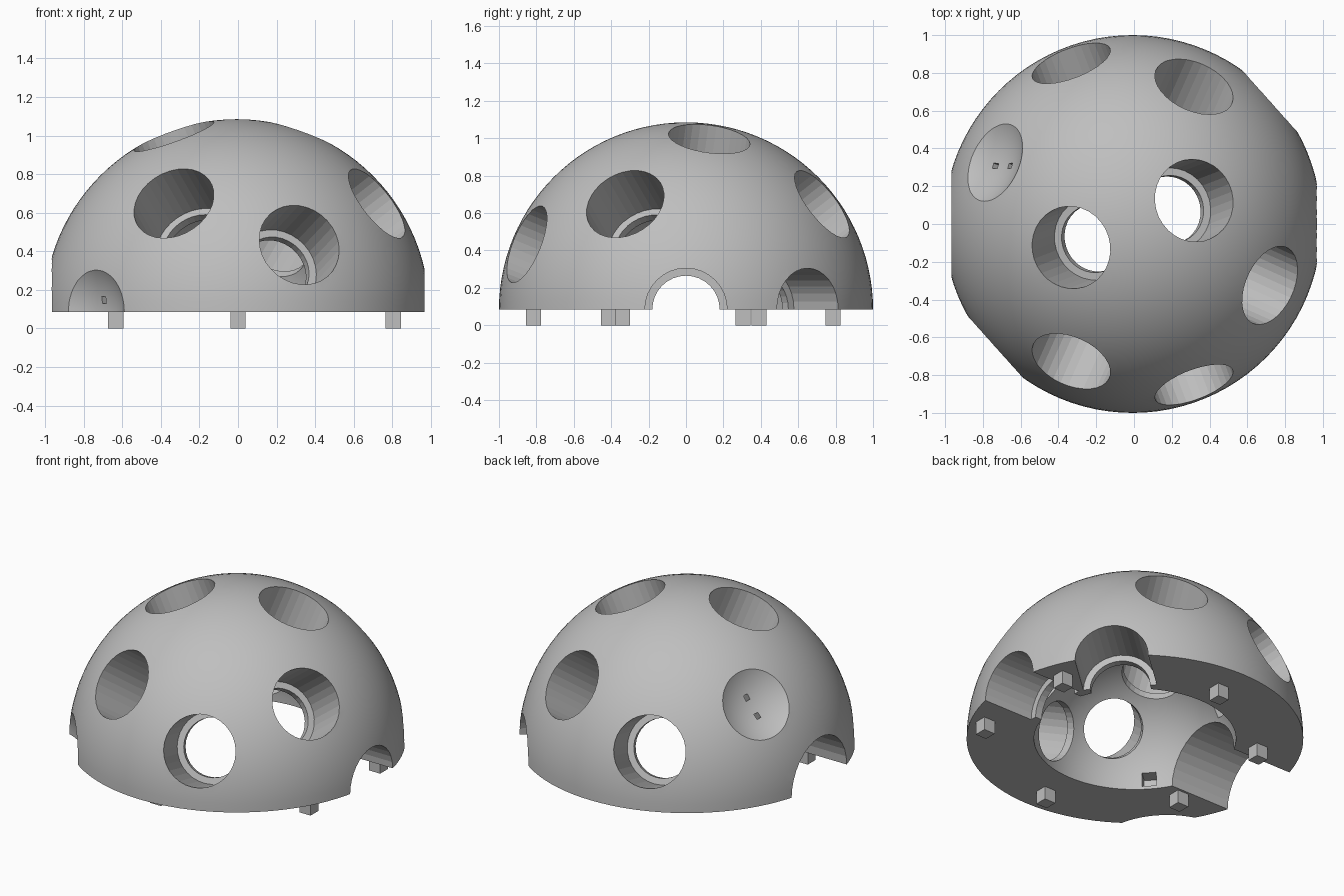
import bpy, bmesh, math
from mathutils import Vector, Matrix

if "Cube" in bpy.data.objects:
    bpy.data.objects.remove(bpy.data.objects["Cube"])

CENTRE = Vector((-0.0075, 0, 0.085))   # centre of the dome's base
PHI = (1 + 5 ** 0.5) / 2

mat = bpy.data.materials.new("light_grey")
mat.diffuse_color = (0.52, 0.52, 0.52, 1)
mat.use_nodes = True
mat.node_tree.nodes["Principled BSDF"].inputs["Base Color"].default_value = mat.diffuse_color


def finish(name, bm):
    bmesh.ops.remove_doubles(bm, verts=bm.verts, dist=1e-5)
    bmesh.ops.recalc_face_normals(bm, faces=bm.faces)
    me = bpy.data.meshes.new(name)
    bm.to_mesh(me)
    bm.free()
    me.materials.append(mat)
    ob = bpy.data.objects.new(name, me)
    bpy.context.collection.objects.link(ob)
    return ob


def lathe(name, profile, sides, closed=False):
    """Revolve (radius, height) points about local z."""
    bm = bmesh.new()
    rings = []
    for r, h in profile:
        if r < 1e-6:
            rings.append([bm.verts.new((0, 0, h))] * sides)
        else:
            rings.append([bm.verts.new((r * math.cos(2 * math.pi * i / sides),
                                        r * math.sin(2 * math.pi * i / sides), h))
                          for i in range(sides)])
    pairs = list(zip(rings, rings[1:]))
    if closed:
        pairs.append((rings[-1], rings[0]))
    for a, b in pairs:
        for i in range(sides):
            j = (i + 1) % sides
            loop = list(dict.fromkeys((a[i], a[j], b[j], b[i])))
            if len(loop) > 2:
                bm.faces.new(loop)
    return finish(name, bm)


def box(name, size, matrix):
    bm = bmesh.new()
    bmesh.ops.create_cube(bm, size=1, matrix=matrix @ Matrix.Diagonal((*size, 1)))
    return finish(name, bm)


def arc(radius, a0, a1, n):
    return [(max(0, radius * math.cos(a0 + (a1 - a0) * i / n)),
             radius * math.sin(a0 + (a1 - a0) * i / n)) for i in range(n + 1)]


def frame(z_axis, x_hint):
    """Matrix at the dome centre with z along z_axis and x near x_hint."""
    z = Vector(z_axis).normalized()
    x = (x_hint - z * x_hint.dot(z)).normalized()
    m = Matrix((x, z.cross(x), z)).transposed().to_4x4()
    return Matrix.Translation(CENTRE) @ m


# hollow dome
half = math.pi / 2
dome = lathe("dome_shell", arc(1, 0, half, 28) + arc(0.6, half, 0, 24), 96, True)
dome.data.transform(Matrix.Translation(CENTRE))


def carve(cutter, matrix=None):
    if matrix:
        cutter.data.transform(matrix)
    cutter.hide_render = True
    mod = dome.modifiers.new("cut", 'BOOLEAN')
    mod.operation = 'DIFFERENCE'
    mod.solver = 'EXACT'
    mod.object = cutter
    bpy.context.view_layer.objects.active = dome
    bpy.ops.object.modifier_apply(modifier=mod.name)
    bpy.data.objects.remove(cutter)


# port directions: corners of a dodecahedron with one edge lying on the base
turn = math.atan(1 / PHI ** 2)
u = Vector((math.cos(turn), math.sin(turn), 0))
v = Vector((-u.y, u.x, 0))
up = Vector((0, 0, 1))
upper = [up * PHI + u * (s / PHI) for s in (1, -1)]
upper += [up / PHI + v * (s * PHI) for s in (1, -1)]
upper += [up + u * s + v * t for s in (1, -1) for t in (1, -1)]
base = [u * (s * PHI) + v * (t / PHI) for s in (1, -1) for t in (1, -1)]

STEPPED = [(0, 0.4), (0.18, 0.4), (0.18, 0.62), (0.22, 0.62), (0.22, 1.1), (0, 1.1)]
WIDE = [(0, 0.35), (0.285, 0.35), (0.285, 1.1), (0, 1.1)]

for d in upper + base:
    d = d.normalized()
    is_dish = d.x < -0.7 and abs(d.y) > 0.1
    slot_dir = up if d.z < 0.1 else Vector((0.61, 0, 0.79))
    m = frame(d, slot_dir)
    if is_dish:
        # shallow round dish with two pin slots and a pocket behind
        ball = lathe("dish_cutter", arc(0.433, -half, half, 48), 64)
        carve(ball, m @ Matrix.Translation((0, 0, 1.35)))
        for s in (1, -1):
            at = m @ Matrix.Translation((0.063 * s, 0, 0.9))
            carve(box("slot_cutter", (0.036, 0.03, 0.14), at))
        for s in (1, -1):
            at = m @ Matrix.Translation((0.063 * s, 0, 0.6))
            carve(box("pocket_cutter", (0.085, 0.085, 0.16), at))
    else:
        wide = d.x < -0.99
        carve(lathe("port_cutter", WIDE if wide else STEPPED, 32), m)

# square locating pegs under the rim
for x, y in ((0, 0.787), (0, -0.815), (0.805, 0.305), (0.805, -0.415),
             (-0.633, 0.39), (-0.633, -0.34)):
    box("base_peg", (0.08, 0.08, 0.09), Matrix.Translation((x, y, 0.045)))

# smooth dome, faceted port walls
bpy.ops.object.select_all(action='DESELECT')
dome.select_set(True)
bpy.context.view_layer.objects.active = dome
bpy.ops.object.shade_smooth_by_angle(angle=math.radians(8))
